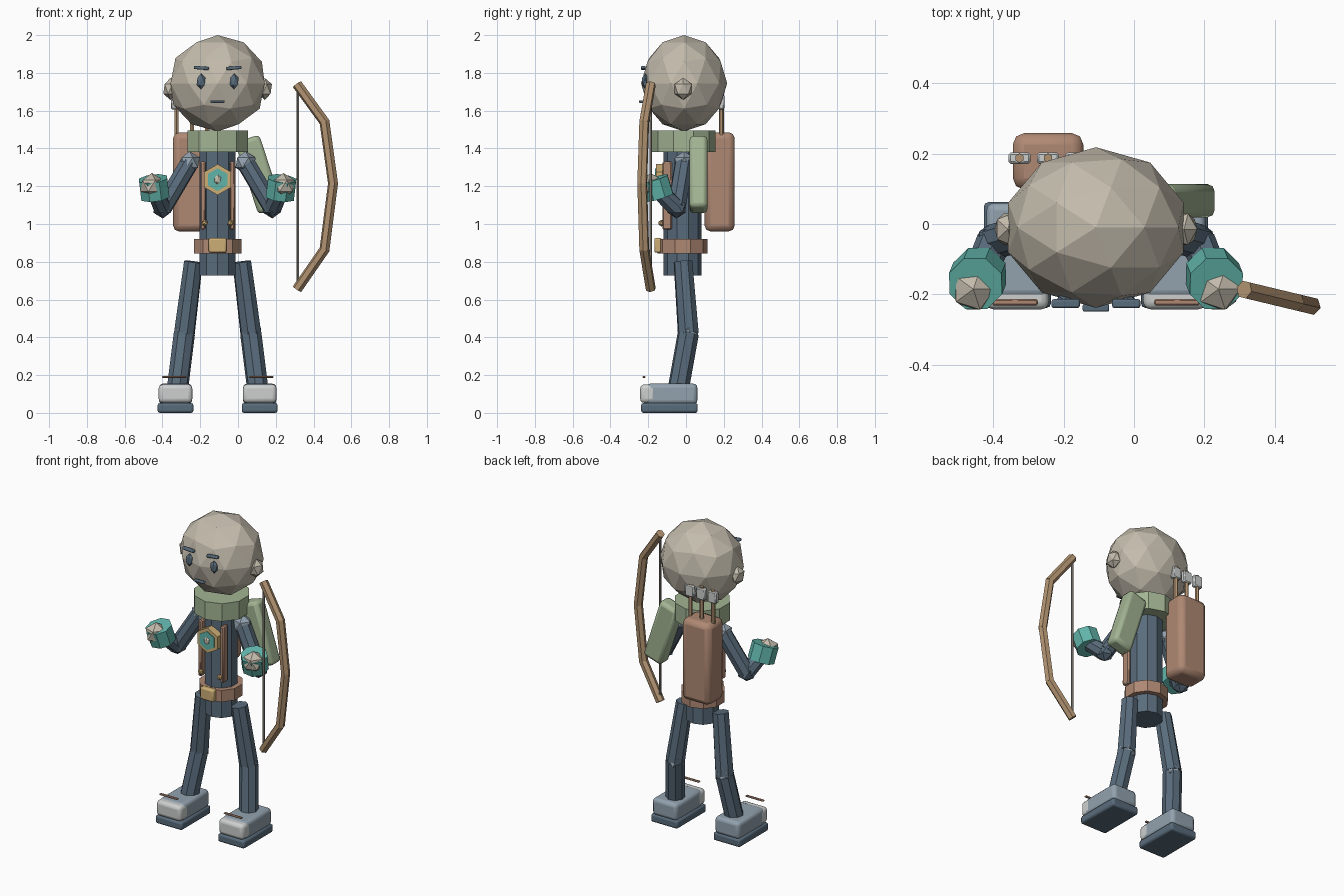
import bpy, math
from mathutils import Vector, Matrix

if "Cube" in bpy.data.objects:
    bpy.data.objects.remove(bpy.data.objects["Cube"])

CX, CY = -0.108, -0.018   # body axis


def mat(name, r, g, b):
    m = bpy.data.materials.new(name)
    m.diffuse_color = tuple(c ** 2.2 for c in (r, g, b)) + (1,)
    m.use_nodes = True
    m.node_tree.nodes["Principled BSDF"].inputs["Base Color"].default_value = m.diffuse_color
    return m


SKIN = mat("pale_skin", .76, .73, .67)
NAVY = mat("slate_blue", .35, .42, .48)
STEEL = mat("steel_blue", .57, .63, .68)
WHITE = mat("light_grey", .80, .81, .81)
BROWN = mat("leather_brown", .68, .53, .45)
GREEN = mat("sage_green", .63, .70, .57)
TEAL = mat("teal", .38, .70, .66)
GOLD = mat("gold", .80, .68, .46)
WOOD = mat("wood", .69, .57, .44)
CORD = mat("cord_grey", .54, .52, .48)


def finish(name, m):
    o = bpy.context.object
    o.name = name
    o.data.materials.append(m)
    return o


def box(name, m, loc, size, bevel=0, segs=3, rot=(0, 0, 0)):
    bpy.ops.mesh.primitive_cube_add(size=1, location=loc, rotation=rot)
    o = finish(name, m)
    o.scale = size
    bpy.ops.object.transform_apply(location=False, rotation=False, scale=True)
    if bevel:
        b = o.modifiers.new("bevel", 'BEVEL')
        b.width, b.segments = bevel, segs
        bpy.ops.object.shade_smooth_by_angle(angle=math.radians(35))
    return o


def ico(name, m, loc, radii, sub=1):
    bpy.ops.mesh.primitive_ico_sphere_add(subdivisions=sub, radius=1, location=loc)
    o = finish(name, m)
    o.scale = radii if isinstance(radii, tuple) else (radii,) * 3
    return o


def tube(name, m, a, b, r1, r2=None, sides=8):
    """Tapered prism from point a to point b."""
    a, b = Vector(a), Vector(b)
    bpy.ops.mesh.primitive_cone_add(vertices=sides, radius1=r1, radius2=r2 or r1,
                                    depth=(b - a).length, location=(a + b) / 2)
    o = finish(name, m)
    o.rotation_euler = (b - a).to_track_quat('Z', 'Y').to_euler()
    return o


# Head and face
ico("head", SKIN, (CX, -.01, 1.745), (.262, .228, .255), 2)
box("mouth", NAVY, (CX, -.238, 1.648), (.075, .022, .014), .005, 2)
for s, side in ((-1, "right"), (1, "left")):
    ico(side + "_ear", SKIN, (CX + s * .25, -.015, 1.715), (.042, .053, .058))
    ico(side + "_eye", NAVY, (CX + s * .088, -.216, 1.755), (.026, .02, .042))
    box(side + "_brow", NAVY, (CX + s * .086, -.226, 1.826), (.08, .025, .017), .006, 2,
        rot=(0, s * -.08, 0))

# Torso, scarf and belt
tube("torso", NAVY, (CX, CY, .727), (CX, CY, 1.45), .1, sides=10)
tube("scarf", GREEN, (CX, -.013, 1.38), (CX, -.013, 1.495), .168, sides=10)
box("scarf_tail", GREEN, (.11, .066, 1.262), (.135, .095, .4), .022, 2,
    rot=(0, math.radians(-18), 0))
tube("belt", BROWN, (CX, CY, .845), (CX, CY, .92), .132, sides=10)
box("belt_buckle", GOLD, (CX, -.148, .887), (.095, .04, .078), .01, 2)

# Chest emblem: stacked hexagons with a gem
for name, m, r, y in (("emblem_rim", GOLD, .082, -.158), ("emblem_face", TEAL, .06, -.164)):
    o = tube(name, m, (CX, -.11, 1.235), (CX, y, 1.235), r, sides=6)
    o.rotation_euler = (math.pi / 2, 0, 0)
ico("emblem_gem", SKIN, (CX, -.164, 1.235), (.02, .012, .026))

# Limbs
for s, side in ((-1, "right"), (1, "left")):
    def P(x, y, z):
        return (CX + s * x, y, z)

    # Chest straps with studs
    box(side + "_strap", BROWN, P(.078, -.1, 1.15), (.026, .05, .36), .006, 1)
    ico(side + "_strap_stud", GOLD, P(.068, -.13, 1.005), .018)

    # Arms
    shoulder, elbow, palm = P(.148, -.01, 1.325), P(.29, -.05, 1.085), P(.336, -.155, 1.185)
    axis = (Vector(palm) - Vector(elbow)).normalized()
    up = Vector((s * .12, -.3, 1)).normalized()
    ico(side + "_shoulder", STEEL, shoulder, .06)
    tube(side + "_upper_arm", NAVY, shoulder, elbow, .05, .05)
    ico(side + "_elbow", NAVY, elbow, .056)
    tube(side + "_forearm", NAVY, elbow, palm, .05, .045)
    c = Vector(palm) + Vector((0, 0, .005))
    tube(side + "_glove", TEAL, c - up * .052, c + up * .052, .081)
    ico(side + "_fist", SKIN, c + Vector((s * .012, -.03, .012)), .068)

    # Legs
    hip, knee, ankle = P(.128, -.016, .80), P(.176, .012, .42), P(.212, -.04, .13)
    tube(side + "_thigh", NAVY, knee, hip, .057, .051)
    ico(side + "_knee", STEEL, knee, .061)
    tube(side + "_shin", NAVY, ankle, knee, .057, .057)

    # Shoes
    box(side + "_sole", NAVY, P(.223, -.088, .026), (.19, .3, .052), .012, 2)
    box(side + "_shoe", STEEL, P(.223, -.075, .1), (.176, .27, .11), .022)
    box(side + "_toe_cap", WHITE, P(.223, -.2, .102), (.178, .085, .098), .022)
    box(side + "_lace", BROWN, P(.23, -.222, .19), (.13, .018, .01), .004, 1)

# Quiver with three arrows
box("quiver", BROWN, (-.244, .178, 1.223), (.2, .16, .525), .032, 2)
for i in range(3):
    x = -.325 + i * .081
    tube("arrow_shaft", WOOD, (x, .187, 1.3), (x, .187, 1.688), .013, sides=6)
    box("arrow_fletching", WHITE, (x, .187, 1.645), (.062, .032, .075), .006, 1)

# Bow limbs follow an arc that leans outward and forward
arc = [(0, 1.735), (.142, 1.54), (.187, 1.215), (.142, .865), (0, .66)]
points = [Vector((.316 + d, -.187 - d * .24, z)) for d, z in arc]
for a, b in zip(points, points[1:]):
    ext = (b - a).normalized() * .006
    tube("bow_limb", WOOD, a - ext, b + ext, .027, sides=6)
tube("bow_string", CORD, points[0], points[-1], .007, sides=6)

# Rest the soles on the ground
bpy.context.view_layer.update()
